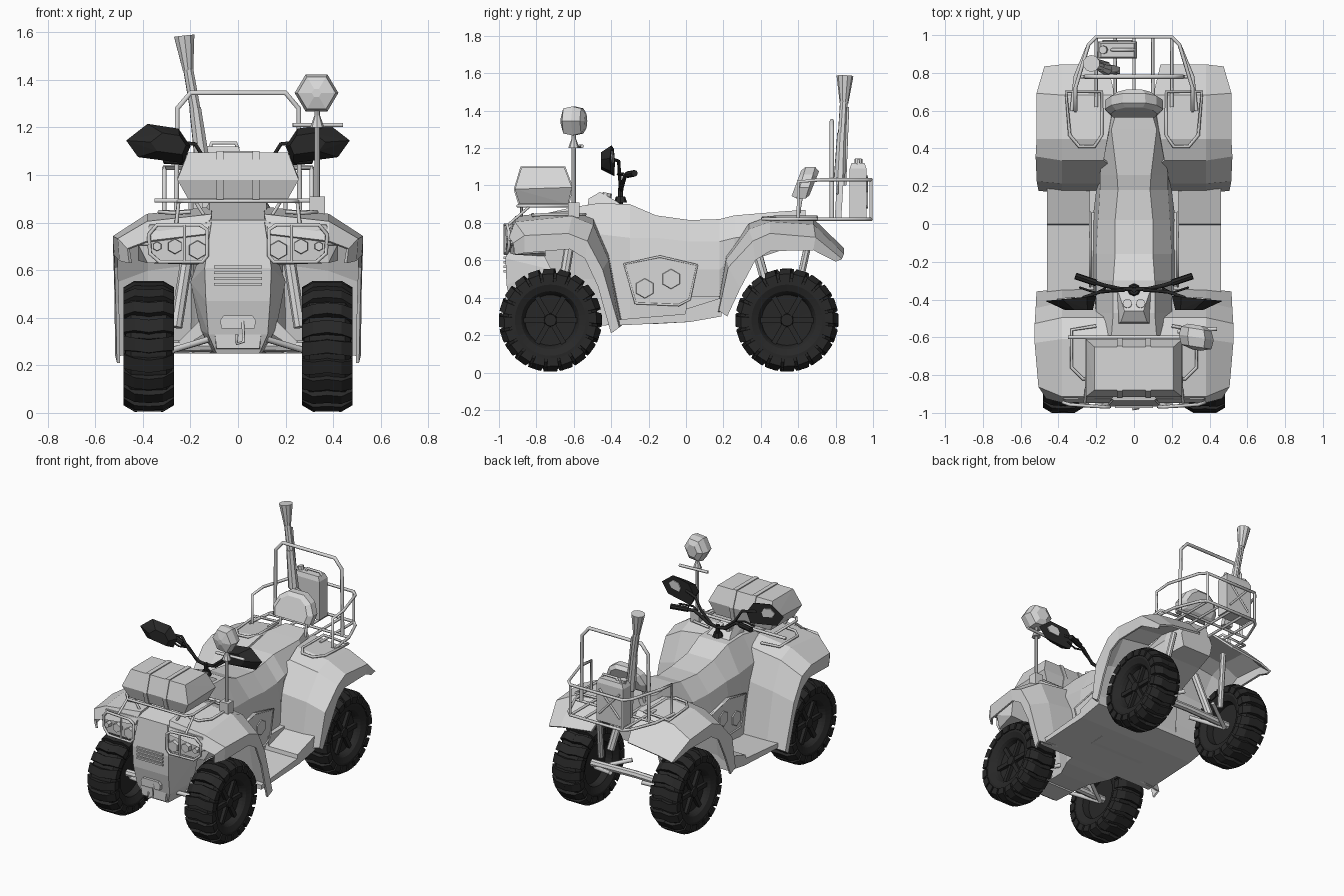
import bpy, bmesh, math
from mathutils import Vector, Matrix


def material(name, c):
    m = bpy.data.materials.new(name)
    m.diffuse_color = (c, c, c, 1)
    return m


GREY = material("pale grey", 0.68)
BLACK = material("rubber black", 0.021)


def finish(name, bm, mat=GREY, mirror=False, thick=0):
    bmesh.ops.recalc_face_normals(bm, faces=bm.faces[:])
    me = bpy.data.meshes.new(name)
    bm.to_mesh(me)
    bm.free()
    me.materials.append(mat)
    ob = bpy.data.objects.new(name, me)
    bpy.context.collection.objects.link(ob)
    if thick:
        s = ob.modifiers.new("thickness", 'SOLIDIFY')
        s.thickness, s.offset = thick, 0
    if mirror:
        ob.modifiers.new("mirror", 'MIRROR')
    return ob


def loft(name, rings, closed=True, **kw):
    bm = bmesh.new()
    vs = [[bm.verts.new(p) for p in r] for r in rings]
    n = len(rings[0])
    for a, b in zip(vs, vs[1:]):
        for i in range(n if closed else n - 1):
            j = (i + 1) % n
            bm.faces.new((a[i], a[j], b[j], b[i]))
    if closed:
        bm.faces.new(vs[0])
        bm.faces.new(vs[-1][::-1])
    return finish(name, bm, **kw)


def hull(name, pts, **kw):
    bm = bmesh.new()
    for p in pts:
        bm.verts.new(p)
    bmesh.ops.convex_hull(bm, input=bm.verts[:])
    bmesh.ops.delete(bm, geom=[v for v in bm.verts if not v.link_faces], context='VERTS')
    bmesh.ops.dissolve_limit(bm, angle_limit=0.02, verts=bm.verts[:], edges=bm.edges[:])
    return finish(name, bm, **kw)


def box(name, x0, x1, y0, y1, z0, z1, **kw):
    return hull(name, [(x, y, z) for x in (x0, x1) for y in (y0, y1) for z in (z0, z1)], **kw)


def prism(name, pts, axis, a, b, **kw):
    def put(p, t):
        q = list(p)
        q.insert(axis, t)
        return q
    return loft(name, [[put(p, a) for p in pts], [put(p, b) for p in pts]], **kw)


def cone(name, p0, p1, r0, r1=None, n=8, **kw):
    p0, p1 = Vector(p0), Vector(p1)
    d = p1 - p0
    bm = bmesh.new()
    bmesh.ops.create_cone(bm, cap_ends=True, segments=n, radius1=r0, radius2=r0 if r1 is None else r1, depth=d.length,
                          matrix=Matrix.Translation((p0 + p1) / 2) @ d.to_track_quat('Z', 'Y').to_matrix().to_4x4())
    return finish(name, bm, **kw)


def tube(name, pts, r=0.009, cyclic=False, mat=GREY, mirror=False):
    cu = bpy.data.curves.new(name, 'CURVE')
    cu.dimensions, cu.bevel_depth, cu.bevel_resolution, cu.use_fill_caps = '3D', r, 1, True
    sp = cu.splines.new('POLY')
    sp.points.add(len(pts) - 1)
    for q, p in zip(sp.points, pts):
        q.co = (*p, 1)
    sp.use_cyclic_u = cyclic
    ob = bpy.data.objects.new(name, cu)
    bm = bmesh.new()
    bm.from_mesh(bpy.data.meshes.new_from_object(ob))
    bpy.data.objects.remove(ob)
    return finish(name, bm, mat, mirror)


# Central body with tank and seat: y, then height and half width at bottom, middle, shoulder, top
body = [(-.93, .27, .09, .55, .12, .74, .13, .81, .12), (-.60, .25, .12, .5, .15, .76, .20, .885, .12),
        (-.47, .25, .18, .5, .18, .74, .20, .905, .11), (-.30, .26, .21, .55, .22, .72, .20, .90, .11),
        (-.16, .26, .21, .55, .225, .72, .20, .84, .10), (.02, .27, .21, .55, .22, .70, .19, .815, .10),
        (.18, .30, .20, .55, .20, .70, .18, .82, .085), (.26, .57, .16, .63, .17, .72, .18, .84, .09),
        (.50, .65, .14, .69, .15, .75, .16, .86, .12), (.64, .67, .11, .71, .12, .76, .13, .87, .08)]
rings = []
for y, *s in body:
    half = [(s[i + 1], y, s[i]) for i in (0, 2, 4, 6)]
    rings.append(half + [(-x, b, z) for x, b, z in reversed(half)])
loft("body", rings)
hull("dash_pod", [(s * x, y, z) for s in (-1, 1) for x, y, z in
                  [(.09, -.53, .87), (.07, -.52, .93), (.05, -.46, .965), (.08, -.37, .915), (.10, -.33, .88)]])
for x in (-.035, .035):
    cone("gauge", (x, -.425, .935), (x, -.42, .96), .025)


# Fenders as bent sheets: inner x, crest y z, edge y z x, lip y z
def fender(name, rows):
    loft(name, [[(xi, y, z + .03), (.38, y, z), (xe, ye, ze), (xe - .008, yl, zl)]
                for xi, y, z, ye, ze, xe, yl, zl in rows], closed=False, mirror=True, thick=.014)


fender("front_fender", [(.13, -.94, .72, -.92, .69, .46, -.91, .63), (.11, -.91, .80, -.86, .73, .50, -.86, .64),
                        (.11, -.61, .83, -.63, .74, .52, -.62, .66), (.16, -.50, .785, -.53, .70, .52, -.54, .61),
                        (.15, -.42, .60, -.45, .55, .515, -.47, .46), (.15, -.35, .25, -.36, .24, .51, -.40, .21)])
fender("rear_fender", [(0, .17, .31, .18, .33, .50, .22, .30), (0, .22, .60, .23, .56, .51, .29, .45),
                       (.16, .34, .76, .36, .70, .515, .37, .60), (.14, .45, .80, .45, .74, .51, .45, .65),
                       (.10, .68, .785, .69, .72, .51, .68, .655), (.14, .84, .63, .83, .605, .47, .80, .595)])

# Belly plate, footboards, side panels
hull("footboard", [(s * x, y, z) for s in (-1, 1) for x, y, z in
                   [(.46, -.40, .25), (.46, -.40, .28), (.46, .02, .27), (.46, .19, .30), (.46, .19, .33)]])
hull("foot_step", [(x, y, z) for x in (.2, .46) for y, z in [(-.01, .28), (0, .34), (.19, .40), (.19, .3)]], mirror=True)
panel = [(-.33, .58), (-.14, .62), (.06, .575), (.02, .39), (-.04, .36), (-.27, .37)]
prism("side_panel", panel, 0, .18, .232, mirror=True)
tube("side_panel_rim", [(.232, *p) for p in panel], .007, True, mirror=True)
for y, z, r in ((-.22, .45, .06), (-.08, .50, .06)):
    cone("panel_boss", (.22, y, z), (.238, y, z), r, r * .85, 6, mirror=True)
box("side_sill", .18, .235, 0, .18, .34, .41, mirror=True)

# Nose: headlamp block, lamps, grille, winch
hull("headlamp_block", [(.10, -.945, .64), (.11, -.93, .80), (.37, -.93, .79), (.42, -.90, .71), (.38, -.92, .63),
                        (.10, -.75, .62), (.10, -.75, .82), (.40, -.75, .81), (.42, -.75, .64)], mirror=True)
for x, z, r in ((.17, .685, .045), (.265, .70, .036), (.34, .70, .022)):
    cone("headlamp", (x, -.90, z), (x, -.962, z), r, r * .85, 6, mirror=True)
loop = [(.13, .66), (.15, .635), (.33, .635), (.37, .67), (.375, .75), (.34, .79), (.16, .79), (.13, .77)]
tube("headlamp_guard", [(x, -.968 + max(0, x - .3) * .3, z) for x, z in loop], .009, True, mirror=True)
tube("guard_bar", [(.225, -.968, .635), (.225, -.968, .79)], .007, mirror=True)
tube("guard_stay", [(.37, -.95, .71), (.42, -.89, .71)], .008, mirror=True)
tube("guard_arm", [(.25, -.84, .885), (.26, -.95, .79)], .008, mirror=True)
hull("nose_panel", [(s * x, y, z) for s in (-1, 1) for x, y, z in
                    [(.11, -.935, .81), (.14, -.965, .61), (.135, -.96, .47), (.125, -.93, .33), (.09, -.90, .25),
                     (.11, -.85, .81), (.16, -.85, .60), (.2, -.72, .55), (.16, -.72, .35), (.10, -.75, .25)]])
for i in range(4):
    z = .535 + i * .024
    box("grille_slat", -.1, .1, -.975, -.93, z, z + .012)
hull("winch", [(s * x, y, z) for s in (-1, 1) for x, z in ((.075, .39), (.06, .41), (.07, .355)) for y in (-.965, -.92)])
tube("tow_hook", [(.02, -.96, .385), (.025, -.975, .30), (-.005, -.98, .29), (-.005, -.98, .33)], .007)
prism("inner_strut", [(.13, .34), (.24, .27), (.25, .30), (.15, .40)], 1, -.75, -.70, mirror=True)

# Suspension
for y, dy in ((-.725, .06), (.54, -.1)):
    cone("axle", (0, y, .285), (.36, y, .276), .025, mirror=True)
    for k in (-1, 1):
        tube("wishbone", [(.32, y, .25), (.12, y + k * .12, .31)], .014, mirror=True)
    cone("shock_spring", (.26, y + dy * .8, .36), (.21, y + dy * 1.7, .68), .026, n=8, mirror=True)
cone("rear_stay", (.25, .58, .36), (.21, .66, .72), .02, mirror=True)

# Wheels: lathed tyre, chunky lugs, spoked rim
bm = bmesh.new()


def spin(x, r, a):
    return bm.verts.new((x, r * math.cos(a), r * math.sin(a)))


prof = [(-.03, .01), (-.03, .145), (-.08, .15), (-.10, .19), (-.098, .225), (-.075, .254), (.075, .254), (.098, .225),
        (.10, .19), (.085, .155), (.07, .145), (.045, .135), (.04, .01)]
N = 40
rows = [[spin(x, r, 2 * math.pi * i / N) for x, r in prof] for i in range(N)]
for i in range(N):
    a, b = rows[i], rows[(i + 1) % N]
    for j in range(len(prof) - 1):
        bm.faces.new((a[j], a[j + 1], b[j + 1], b[j]))
lug = [(-.002, .245), (-.002, .276), (.06, .276), (.107, .248), (.107, .205), (.09, .205)]
for i in range(40):
    s, a = (1 if i % 2 else -1), math.pi * (i // 2) / 10
    c = [[spin(s * x, r, a + d * (1 if r > .26 else 1.25) + x * .5) for x, r in lug] for d in (-.1, .1)]
    for j in range(6):
        k = (j + 1) % 6
        bm.faces.new((c[0][j], c[0][k], c[1][k], c[1][j]))
    bm.faces.new(c[0])
    bm.faces.new(c[1][::-1])
for i in range(6):
    bmesh.ops.create_cube(bm, matrix=Matrix.Rotation(math.pi * i / 3, 4, 'X') @ Matrix.Translation((.05, .085, 0))
                          @ Matrix.Diagonal((.03, .12, .028, 1)))
bmesh.ops.create_cone(bm, cap_ends=True, segments=12, radius1=.04, radius2=.032, depth=.05,
                      matrix=Matrix.Translation((.05, 0, 0)) @ Matrix.Rotation(math.pi / 2, 4, 'Y'))
first = finish("wheel_front_right", bm, BLACK)
for name, x, y in (("wheel_front_right", .375, -.725), ("wheel_front_left", -.375, -.725),
                   ("wheel_rear_right", .375, .54), ("wheel_rear_left", -.375, .54)):
    w = first
    if name != "wheel_front_right":
        w = bpy.data.objects.new(name, first.data)
        bpy.context.collection.objects.link(w)
    w.location = (x, y, .28)
    w.rotation_euler = (0, 0, math.pi if x < 0 else 0)

# Handlebars, grips, mirrors
cone("steering_stem", (0, -.35, .88), (0, -.35, .99), .014, mat=BLACK)
cone("steering_clamp", (0, -.35, .91), (0, -.35, .94), .035, .025, mat=BLACK)
tube("handlebar", [(0, -.345, .975), (.07, -.345, .985), (.16, -.325, 1.055), (.31, -.275, 1.065)], .011, mat=BLACK, mirror=True)
cone("grip", (.20, -.312, 1.058), (.31, -.275, 1.065), .018, mat=BLACK, mirror=True)
tube("brake_lever", [(.15, -.34, 1.055), (.2, -.365, 1.06), (.29, -.335, 1.065)], .006, mat=BLACK, mirror=True)
tube("mirror_stalk", [(.05, -.35, .985), (.13, -.355, 1.05), (.18, -.36, 1.13), (.27, -.39, 1.14)], .009, mat=BLACK, mirror=True)
face = [(.47, 1.145), (.38, 1.215), (.25, 1.195), (.20, 1.12), (.23, 1.05), (.42, 1.075)]
hull("mirror_housing", [(x, -.38 - (x - .2) * .1, z) for x, z in face]
     + [(.29 + (x - .33) * .55, -.455, 1.13 + (z - 1.13) * .55) for x, z in face], mat=BLACK, mirror=True)
loft("mirror_glass", [[(.36 + (x - .335) * .35, -.376 + d - (.16 + (x - .335) * .35) * .1, 1.15 + (z - 1.13) * .4)
                       for x, z in face] for d in (-.004, .002)], mirror=True)

# Front cargo box with straps, and rack
side = [(-.89, .90), (-.915, .98), (-.88, 1.095), (-.65, 1.095), (-.61, .99), (-.63, .90)]
wid = [.21, .255, .21, .21, .255, .21]
hull("cargo_box", [(s * w, y, z) for s in (-1, 1) for w, (y, z) in zip(wid, side)])
prism("cargo_strap", [(-.765 + (y + .765) * 1.04, 1 + (z - 1) * 1.07) for y, z in side], 0, .06, .09, mirror=True)
tube("front_rack", [(-.22, -.90, .89), (.22, -.90, .89), (.25, -.86, .89), (.25, -.6, .89), (-.25, -.6, .89), (-.25, -.86, .89)],
     .009, True)
tube("front_rack_bar", [(-.35, -.6, .892), (.36, -.6, .892)], .01)
tube("front_rack_leg", [(.18, -.88, .89), (.13, -.88, .81)], .008, mirror=True)
tube("hood_rail", [(.2, -.54, .845), (.33, -.56, .845), (.33, -.76, .845), (.27, -.82, .84), (.2, -.82, .845)], .009, mirror=True)

# Spot lamp on a pole
box("pole_foot", .30, .365, -.63, -.57, .83, .91)
cone("pole", (.333, -.6, .84), (.333, -.6, 1.29), .012)
cone("pole_collar", (.333, -.6, 1.20), (.333, -.6, 1.25), .03, .012)
tube("pole_crossbar", [(.23, -.57, 1.21), (.44, -.555, 1.21)], .01)
ring = [(math.cos(i * math.pi / 3), math.sin(i * math.pi / 3)) for i in range(6)]
loft("spot_lamp", [[(.33 + r * c, y - .16 * r * c, 1.345 + r * .97 * s) for c, s in ring]
                   for y, r in ((-.668, .02), (-.65, .08), (-.60, .092), (-.555, .08), (-.535, .045))])

# Back pad
arc = [(-.14, .93), (-.155, .99), (-.12, 1.06), (-.06, 1.10), (.06, 1.10), (.12, 1.06), (.155, .99), (.14, .93)]
loft("back_pad", [[(x * k, y + (z - .93) * .3, 1 + (z - 1) * k) for x, z in arc]
                  for y, k in ((.565, .8), (.59, 1), (.64, .98), (.66, .75))])
tube("pad_post", [(.10, .60, .84), (.10, .62, .96)], .01, mirror=True)

# Rear rack
for x in (-.2, -.1, 0, .1, .2):
    tube("rear_rack_slat", [(x, .62, .818), (x, .99, .818)], .009)
tube("rear_rack_base", [(-.33, .60, .82), (-.31, .78, .82), (-.24, .95, .82), (-.2, .99, .82), (.2, .99, .82), (.24, .95, .82),
                        (.31, .78, .82), (.33, .60, .82)], .01)
tube("rear_rack_cross", [(-.31, .78, .82), (.31, .78, .82)], .009)
tube("fender_rail", [(.17, .70, .83), (.17, .47, .83), (.21, .41, .825), (.29, .41, .82), (.34, .47, .82), (.36, .70, .82)],
     .009, True, mirror=True)
tube("rear_rack_rail", [(-.31, .60, .82), (-.31, .60, 1.02), (-.31, .72, 1.03), (-.24, .95, 1.03), (-.2, .99, 1.03), (.2, .99, 1.03),
                        (.24, .95, 1.03), (.31, .72, 1.03), (.31, .60, 1.02), (.31, .60, .82)], .01)
tube("rear_rack_post", [(.2, .99, .82), (.2, .99, 1.03)], .009, mirror=True)
tube("rack_hoop", [(-.26, .78, .82), (-.255, .78, 1.28), (-.2, .78, 1.345), (.2, .78, 1.345), (.255, .78, 1.28), (.26, .78, .82)], .012)

# Fuel can
hull("fuel_can", [(x, y, z) for y0, y1, x0, x1, z in ((.875, .965, -.19, .015, .825), (.875, .965, -.19, .015, 1.09),
                  (.885, .955, -.175, 0, 1.12)) for x in (x0, x1) for y in (y0, y1)])
tube("can_handle", [(-.12, .922, 1.11), (-.11, .922, 1.135), (-.01, .922, 1.135), (0, .922, 1.11)], .009)
cone("can_cap", (-.155, .922, 1.10), (-.165, .922, 1.14), .022)
for a, b in ((.88, 1.05), (1.05, .88)):
    tube("can_brace", [(-.165, .967, a), (-.01, .967, b)], .007)

# Flared long tool standing in the rack
hull("tool_stock", [(x + dx, y, z) for x, w, z in ((-.11, .035, .82), (-.125, .028, .95), (-.15, .018, 1.08))
                    for dx in (-w, w) for y in (.795 + (z - .82) * .06, .83 + (z - .82) * .06)])
cone("tool_sleeve", (-.147, .822, 1.03), (-.18, .833, 1.28), .034, .026)
cone("tool_barrel", (-.17, .832, 1.22), (-.212, .845, 1.46), .024, .022)
cone("tool_flare", (-.21, .845, 1.44), (-.226, .85, 1.585), .023, .045, 10)
tube("tool_rod", [(-.135, .85, 1.0), (-.19, .866, 1.42)], .007)
tube("tool_guard", [(-.13, .81, 1.04), (-.085, .81, 1.03), (-.09, .81, .96), (-.12, .81, .95)], .006)
